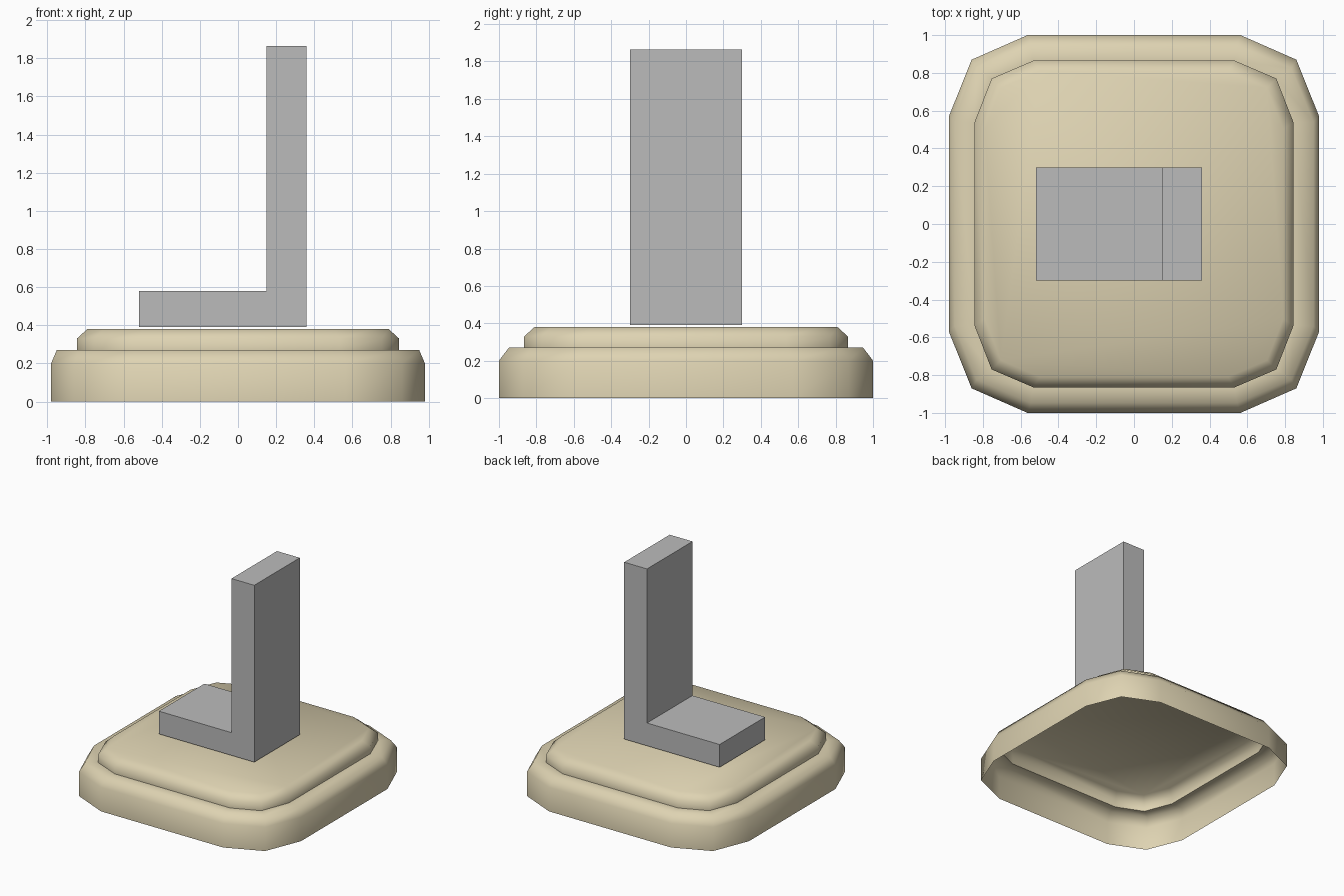
import bpy
import bmesh
import math

cube = bpy.data.objects.get("Cube")
if cube:
    bpy.data.objects.remove(cube, do_unlink=True)


def make_material(name, colour):
    mat = bpy.data.materials.new(name)
    mat.use_nodes = True
    mat.diffuse_color = (*colour, 1)
    mat.node_tree.nodes["Principled BSDF"].inputs["Base Color"].default_value = (*colour, 1)
    return mat


def add_object(name, bm, mat):
    bmesh.ops.recalc_face_normals(bm, faces=bm.faces[:])
    mesh = bpy.data.meshes.new(name)
    bm.to_mesh(mesh)
    bm.free()
    mesh.materials.append(mat)
    obj = bpy.data.objects.new(name, mesh)
    bpy.context.collection.objects.link(obj)
    return obj


def rounded_ring(bm, half_x, half_y, corner, z):
    """Rectangle whose corners are cut into two facets, mirrored into all quadrants."""
    quarter = [(half_x * fx, half_y * fy) for fx, fy in corner]
    points = []
    for sx, sy in ((1, 1), (-1, 1), (-1, -1), (1, -1)):
        part = quarter if sx * sy > 0 else quarter[::-1]
        points += [(sx * x, sy * y, z) for x, y in part]
    return [bm.verts.new(p) for p in points]


tan = make_material("tan", (0.73, 0.65, 0.445))
grey = make_material("grey", (0.5, 0.5, 0.5))

# Stepped base: a thin shell, open underneath
outer_corner = [(1, 0.57), (0.877, 0.87), (0.575, 1)]
inner_corner = [(1, 0.62), (0.892, 0.89), (0.63, 1)]
levels = [
    (0.98, 1.0, outer_corner, 0),
    (0.98, 1.0, outer_corner, 0.2),
    (0.95, 0.947, outer_corner, 0.27),
    (0.845, 0.865, inner_corner, 0.27),
    (0.845, 0.865, inner_corner, 0.33),
    (0.79, 0.81, inner_corner, 0.38),
]
bm = bmesh.new()
rings = [rounded_ring(bm, *level) for level in levels]
for low, high in zip(rings, rings[1:]):
    for i in range(len(low)):
        j = (i + 1) % len(low)
        bm.faces.new((low[i], low[j], high[j], high[i]))
bm.faces.new(rings[-1])
base = add_object("stepped_base", bm, tan)
# The shell is open, so make sure its top faces up
if base.data.polygons[-1].normal.z < 0:
    base.data.flip_normals()
bpy.ops.object.select_all(action="DESELECT")
base.select_set(True)
bpy.context.view_layer.objects.active = base
bpy.ops.object.shade_smooth_by_angle(angle=math.radians(80))

# L-shaped block: side profile extruded from front to back
profile = [(-0.52, 0.39), (0.36, 0.39), (0.36, 1.865), (0.15, 1.865), (0.15, 0.58), (-0.52, 0.58)]
bm = bmesh.new()
front = bm.faces.new([bm.verts.new((x, -0.3, z)) for x, z in profile])
extruded = bmesh.ops.extrude_face_region(bm, geom=[front], use_keep_orig=True)
moved = [v for v in extruded["geom"] if isinstance(v, bmesh.types.BMVert)]
bmesh.ops.translate(bm, verts=moved, vec=(0, 0.6, 0))
add_object("upright_bracket", bm, grey)
